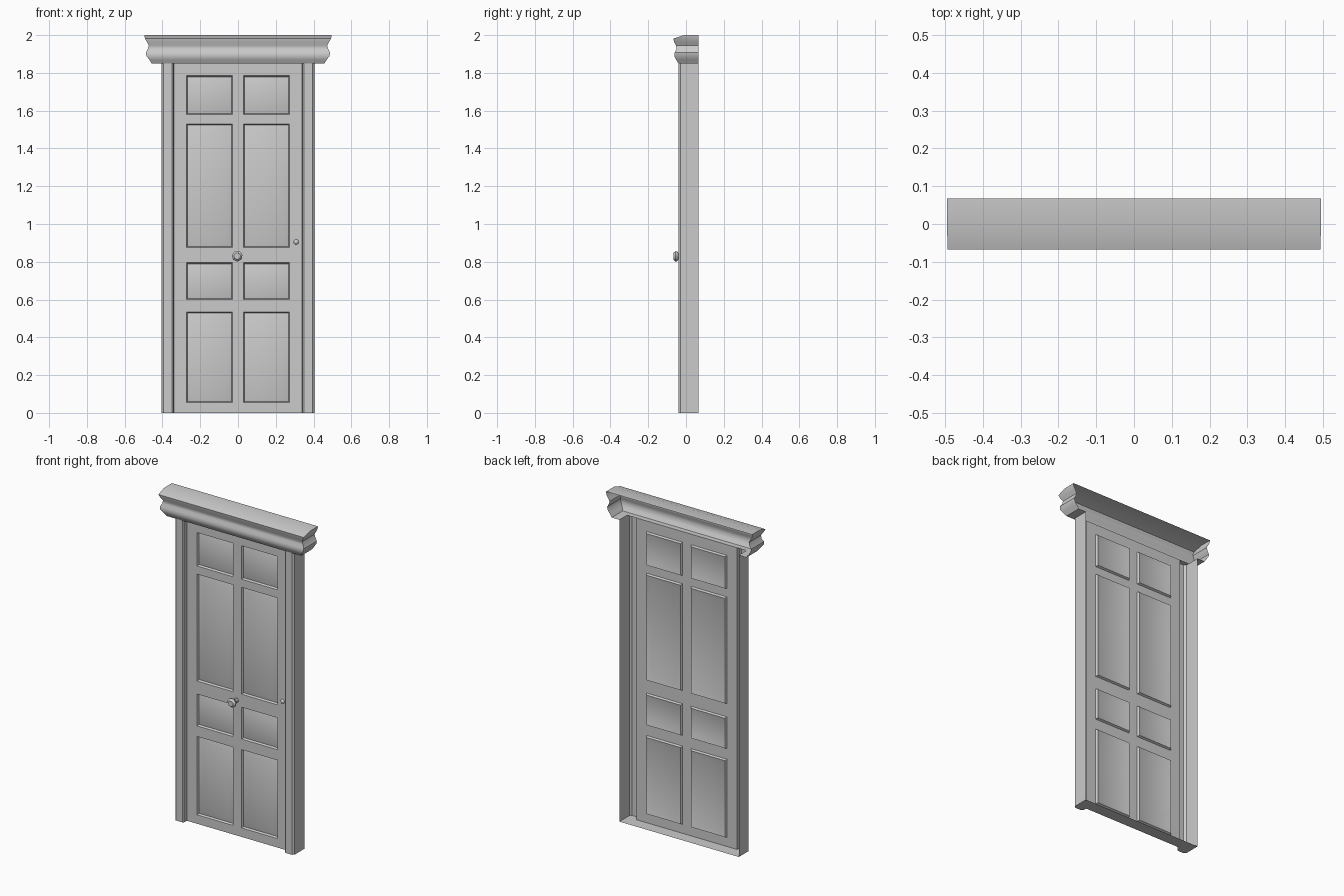
import bpy, bmesh, math
from mathutils import Matrix

if "Cube" in bpy.data.objects:
    bpy.data.objects.remove(bpy.data.objects["Cube"])

DOOR_Y, BACK_Y, TOP_Z = -0.008, 0.067, 1.85


def finish(name, bm, angle=35, mirror=False):
    mesh = bpy.data.meshes.new(name)
    bm.normal_update()
    bm.to_mesh(mesh)
    bm.free()
    ob = bpy.data.objects.new(name, mesh)
    bpy.context.collection.objects.link(ob)
    bpy.ops.object.select_all(action='DESELECT')
    ob.select_set(True)
    bpy.context.view_layer.objects.active = ob
    bpy.ops.object.shade_smooth_by_angle(angle=math.radians(angle))
    if mirror:
        ob.modifiers.new("Mirror", 'MIRROR')
    return ob


def loft(bm, rows, closed=False):
    """Join rows of points with quads; returns the vertex rows."""
    vrows = [[bm.verts.new(p) for p in row] for row in rows]
    for lo, hi in zip(vrows, vrows[1:]):
        n = len(lo)
        for i in range(n if closed else n - 1):
            j = (i + 1) % n
            bm.faces.new((lo[i], lo[j], hi[j], hi[i]))
    return vrows


# Door leaf: a sheet cut on the panel lines, panels inset and raised
xs = [-0.34, -0.272, -0.03, 0.03, 0.272, 0.34]
zs = [0, 0.055, 0.535, 0.6, 0.795, 0.875, 1.53, 1.58, 1.785, TOP_Z]
bm = bmesh.new()
loft(bm, [[(x, DOOR_Y, z) for x in xs] for z in zs])
bm.normal_update()
bm.faces.ensure_lookup_table()
cols = len(xs) - 1
panels = [f for i, f in enumerate(bm.faces)
          if (i % cols) in (1, 3) and (i // cols) % 2 == 1]
bmesh.ops.inset_individual(bm, faces=panels, thickness=0.008, depth=-0.012)
bmesh.ops.inset_individual(bm, faces=panels, thickness=0.036, depth=0.009)
finish("door_leaf", bm)

# Jambs: open-backed casing profile, mirrored
jamb = [(0.34, DOOR_Y), (0.342, -0.033), (0.35, -0.04), (0.394, -0.04),
        (0.405, -0.029), (0.405, BACK_Y)]
bm = bmesh.new()
loft(bm, [[(x, y, z) for x, y in jamb] for z in (0, TOP_Z)])
finish("door_jambs", bm, mirror=True)

# Threshold plate closing the bottom
bm = bmesh.new()
outline = jamb + [(0, BACK_Y), (0, DOOR_Y)]
bm.faces.new([bm.verts.new((x, y, 0)) for x, y in reversed(outline)])
finish("threshold", bm, mirror=True)

# Cornice: moulding returned round both ends (half width, front y, height)
profile = [(0.405, DOOR_Y, 1.85), (0.457, -0.04, 1.85), (0.470, -0.052, 1.87),
           (0.485, -0.062, 1.89), (0.488, -0.060, 1.908), (0.478, -0.051, 1.925),
           (0.472, -0.052, 1.945), (0.482, -0.063, 1.963), (0.493, -0.067, 1.982),
           (0.495, -0.01, 2.0)]
bm = bmesh.new()
rows = loft(bm, [[(-w, BACK_Y, z), (-w, y, z), (w, y, z), (w, BACK_Y, z)]
                 for w, y, z in profile])
a, b, c, d = rows[-1]
bm.faces.new((a, b, c, d))
finish("cornice", bm)


def turned(name, x, z, sections, sides):
    """Turn (radius, y) sections about a front-facing axis, cap the tip."""
    bm = bmesh.new()
    rows = loft(bm, [[(x + r * math.cos(t), y, z + r * math.sin(t))
                      for t in (2 * math.pi * (i + 0.3) / sides for i in range(sides))]
                     for r, y in sections], closed=True)
    bm.faces.new(rows[-1])
    bmesh.ops.recalc_face_normals(bm, faces=bm.faces[:])
    finish(name, bm, 50)


# Centre knob and small keyhole cover
turned("door_knob", -0.004, 0.83,
       [(0.014, DOOR_Y), (0.012, -0.038), (0.027, -0.046), (0.029, -0.055), (0.018, -0.067)], 7)
turned("keyhole_cover", 0.308, 0.905, [(0.014, DOOR_Y), (0.011, -0.013), (0.005, -0.016)], 8)
